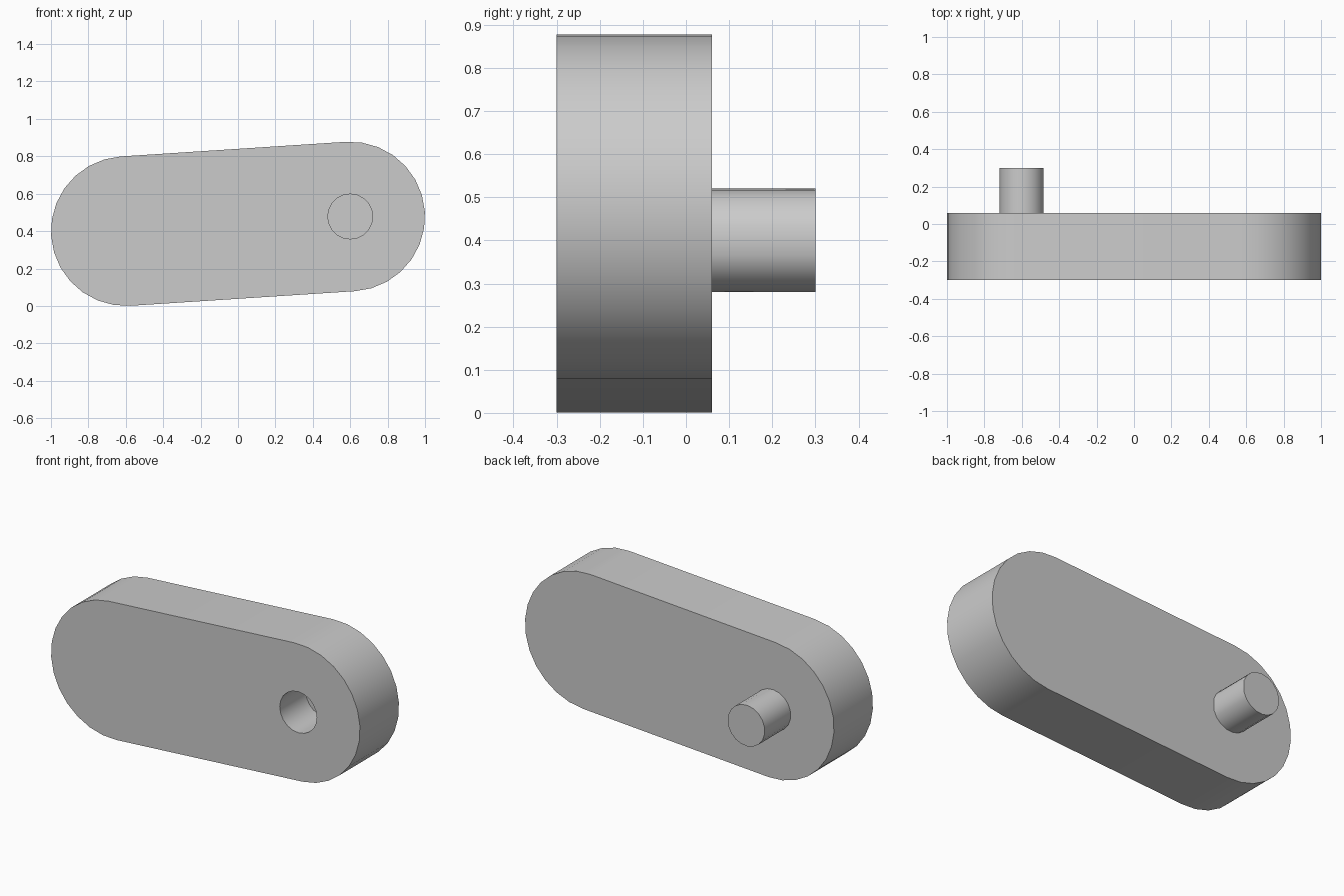
import bpy, bmesh, math

cube = bpy.data.objects.get("Cube")
if cube:
    bpy.data.objects.remove(cube, do_unlink=True)

grey = bpy.data.materials.new("plain grey")
grey.use_nodes = True
colour = (0.6, 0.6, 0.6, 1)
grey.diffuse_color = colour
grey.node_tree.nodes["Principled BSDF"].inputs["Base Color"].default_value = colour


def arc(centre, radius, start, end, steps):
    """Points (x, z) along an arc, angles in radians."""
    angles = [start + (end - start) * i / steps for i in range(steps + 1)]
    return [(centre[0] + radius * math.cos(a), centre[1] + radius * math.sin(a))
            for a in angles]


def extrude_profile(name, points, y_front, y_back):
    """Solid with an x-z outline, running from y_front to y_back."""
    bm = bmesh.new()
    face = bm.faces.new([bm.verts.new((x, y_front, z)) for x, z in points])
    result = bmesh.ops.extrude_face_region(bm, geom=[face])
    moved = [v for v in result["geom"] if isinstance(v, bmesh.types.BMVert)]
    bmesh.ops.translate(bm, vec=(0, y_back - y_front, 0), verts=moved)
    bmesh.ops.recalc_face_normals(bm, faces=bm.faces)
    mesh = bpy.data.meshes.new(name)
    bm.to_mesh(mesh)
    bm.free()
    mesh.materials.append(grey)
    obj = bpy.data.objects.new(name, mesh)
    bpy.context.collection.objects.link(obj)
    return obj


def activate(obj):
    bpy.ops.object.select_all(action="DESELECT")
    obj.select_set(True)
    bpy.context.view_layer.objects.active = obj


pin_centre = (-0.6, 0.4)
hole_centre = (0.6, 0.478)
tilt = math.atan2(hole_centre[1] - pin_centre[1], hole_centre[0] - pin_centre[0])
quarter = math.pi / 2

# Link plate: two round ends joined by straight, slightly tilted sides
outline = arc(hole_centre, 0.4, tilt - quarter, tilt + quarter, 14)
outline += arc(pin_centre, 0.4, tilt + quarter, tilt + 3 * quarter, 14)
plate = extrude_profile("link_plate", outline, -0.3, 0.06)

# Blind hole in the front face
cutter = extrude_profile("hole_cutter",
                         arc(hole_centre, 0.12, 0, 2 * math.pi, 20)[:-1], -0.4, -0.06)
cutter.hide_render = True
cut = plate.modifiers.new("hole", "BOOLEAN")
cut.operation = "DIFFERENCE"
cut.solver = "EXACT"
cut.object = cutter
activate(plate)
bpy.ops.object.modifier_apply(modifier=cut.name)
bpy.data.objects.remove(cutter, do_unlink=True)

# Pin on the back face, with a narrow flat on its inner side
flat = math.radians(16.5)
pin = extrude_profile("pin", arc(pin_centre, 0.12, flat, 2 * math.pi - flat, 17), 0.05, 0.3)

for obj in (plate, pin):
    activate(obj)
    bpy.ops.object.shade_smooth_by_angle(angle=math.radians(30))
